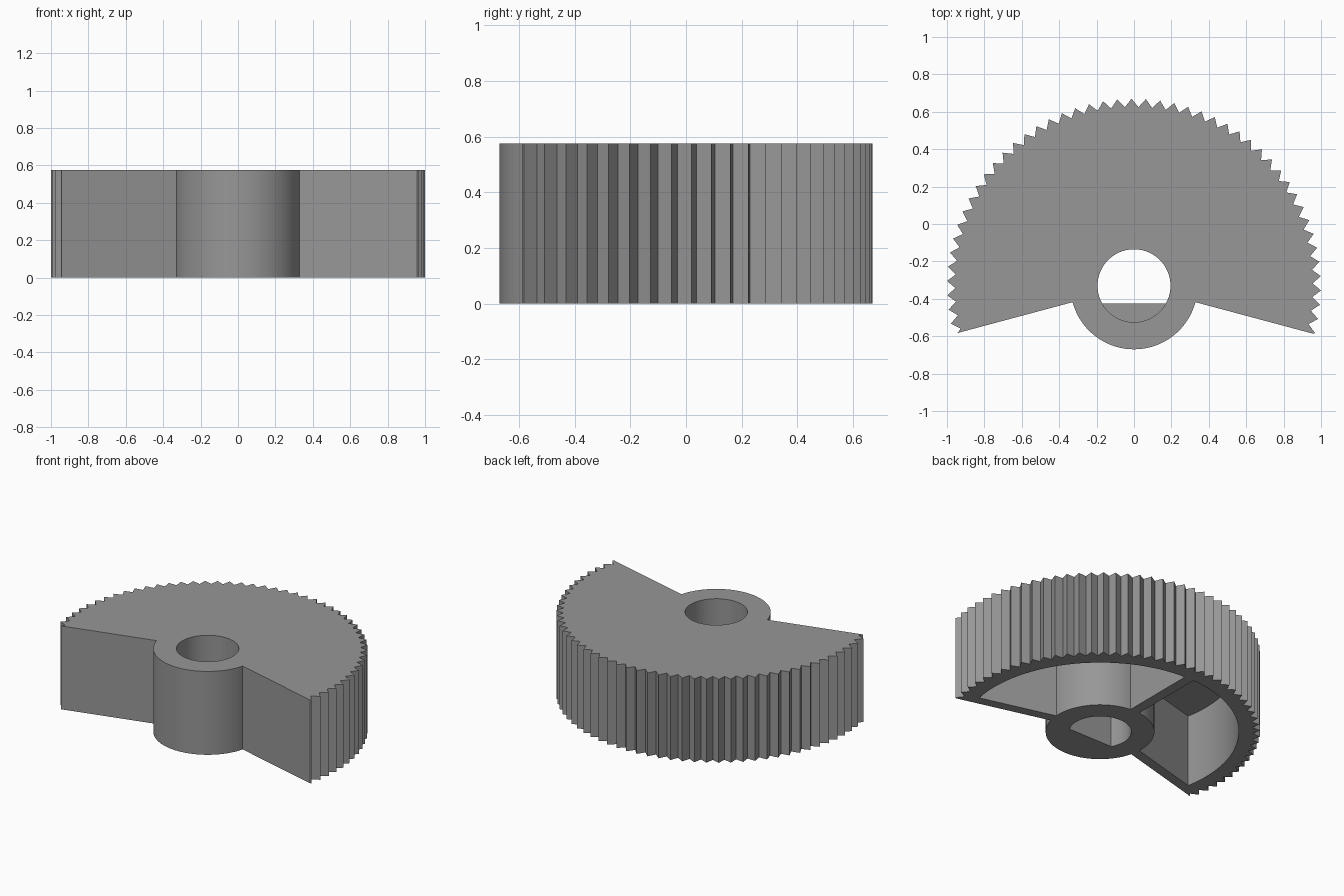
import bpy, bmesh, math

if "Cube" in bpy.data.objects:
    bpy.data.objects.remove(bpy.data.objects["Cube"])

CY = -0.33                      # hub axis
H, CEIL, FLAT_TOP = 0.575, 0.50, 0.29
TIP, ROOT, HUB, BORE = 1.0, 0.955, 0.34, 0.195
RIM, WEB, WALL = 0.867, 0.035, 0.067
PITCH = 360 / 82
START, END = -15, 195

grey = bpy.data.materials.new("grey plastic")
grey.diffuse_color = (0.31, 0.31, 0.31, 1)
grey.use_nodes = True
grey.node_tree.nodes["Principled BSDF"].inputs["Base Color"].default_value = grey.diffuse_color


def polar(r, deg):
    a = math.radians(deg)
    return (r * math.cos(a), r * math.sin(a))


def arc(r, a0, a1, n):
    return [polar(r, a0 + (a1 - a0) * i / n) for i in range(n + 1)]


def prism(name, pts, z0, z1):
    """Extrude an anticlockwise outline, given around the hub axis."""
    bm = bmesh.new()
    face = bm.faces.new([bm.verts.new((x, y + CY, z0)) for x, y in pts])
    top = bmesh.ops.extrude_face_region(bm, geom=[face])
    verts = [v for v in top["geom"] if isinstance(v, bmesh.types.BMVert)]
    bmesh.ops.translate(bm, verts=verts, vec=(0, 0, z1 - z0))
    bmesh.ops.recalc_face_normals(bm, faces=bm.faces)
    mesh = bpy.data.meshes.new(name)
    bm.to_mesh(mesh)
    bm.free()
    mesh.materials.append(grey)
    ob = bpy.data.objects.new(name, mesh)
    bpy.context.collection.objects.link(ob)
    return ob


def cut(ob, cutter):
    mod = ob.modifiers.new("cut", "BOOLEAN")
    mod.operation, mod.solver, mod.object = "DIFFERENCE", "EXACT", cutter
    bpy.context.view_layer.objects.active = ob
    bpy.ops.object.modifier_apply(modifier=mod.name)
    bpy.data.objects.remove(cutter)


# Toothed sector with round hub
def tooth_radius(deg):
    t = ((deg - 90.75) / PITCH) % 1
    return ROOT + (TIP - ROOT) * abs(2 * t - 1)


corners = [90.75 + k * PITCH / 2 for k in range(-60, 61)]
angles = [START] + [a for a in corners if START + 0.1 < a < END - 0.1] + [END]
outline = [polar(tooth_radius(a), a) for a in angles] + arc(HUB, END, 360 + START, 40)
gear = prism("sector_gear", outline, 0, H)

# Hollow pockets in the underside, either side of the middle web
s, c = math.sin(math.radians(15)), math.cos(math.radians(15))


def side_angle(r):
    """Angle where a wall parallel to the straight edge meets radius r."""
    return START + math.degrees(math.asin(WALL / r))


def web_angle(r):
    return math.degrees(math.acos(WEB / r))


pocket = arc(RIM, side_angle(RIM), web_angle(RIM), 32) + arc(HUB, web_angle(HUB), side_angle(HUB), 20)
for side in (1, -1):
    cut(gear, prism("pocket_cutter", [(side * x, y) for x, y in pocket], -0.1, CEIL))

# Bore: D shaped below, round above
chord = math.degrees(math.asin(0.095 / BORE))
cut(gear, prism("d_bore_cutter", arc(BORE, -chord, 180 + chord, 40), -0.1, FLAT_TOP))
cut(gear, prism("round_bore_cutter",
                arc(BORE, -chord, 180 + chord, 40) + arc(BORE, 180 + chord, 360 - chord, 20)[1:-1],
                FLAT_TOP, H + 0.1))

gear.select_set(True)
bpy.context.view_layer.objects.active = gear
bpy.ops.object.shade_smooth_by_angle(angle=math.radians(30))
